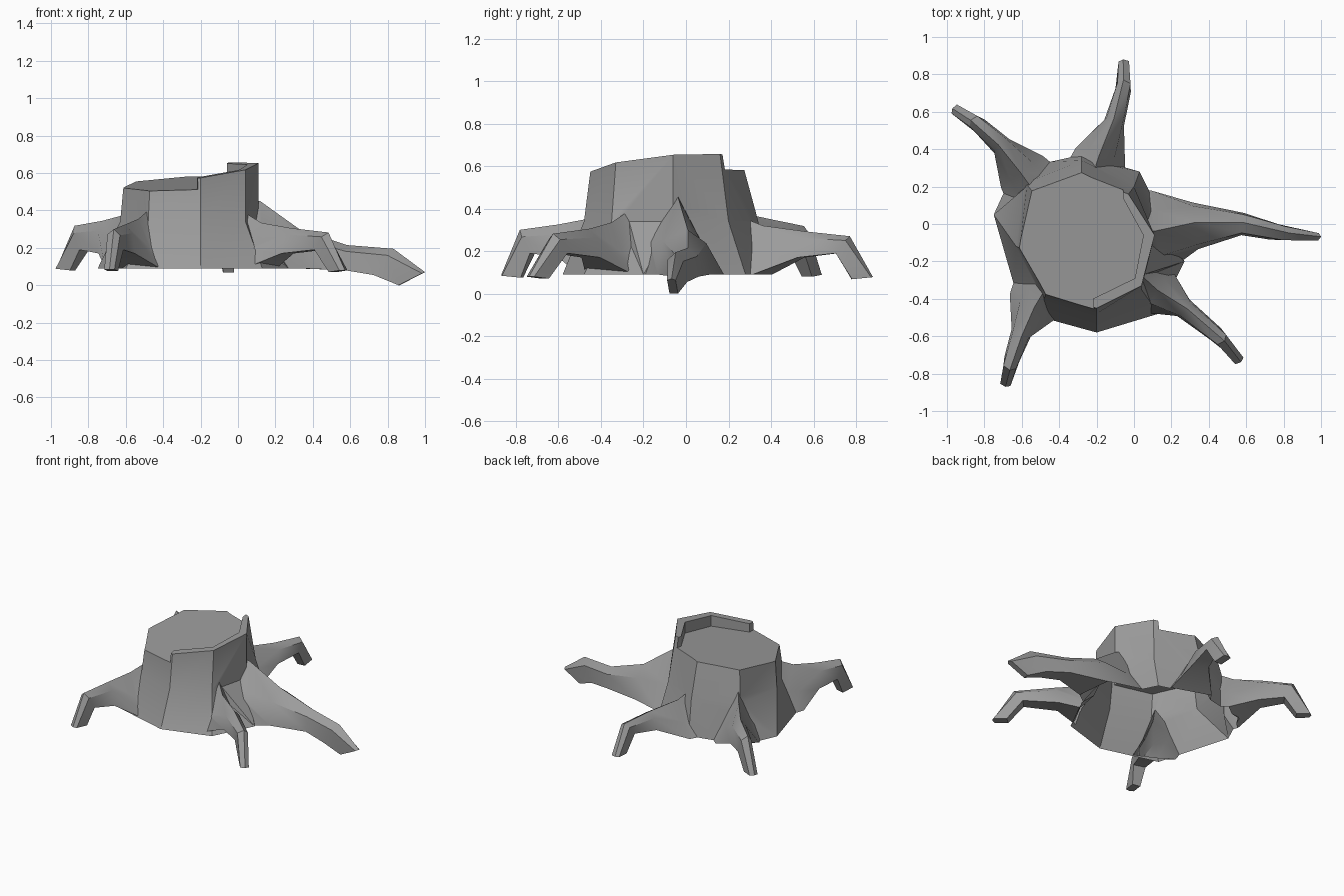
import bpy, bmesh
from math import radians
from mathutils import Vector

if "Cube" in bpy.data.objects:
    bpy.data.objects.remove(bpy.data.objects["Cube"])


def loft(name, rings):
    """Closed solid through rings with equal point counts."""
    bm = bmesh.new()
    vs = [[bm.verts.new(p) for p in r] for r in rings]
    n = len(rings[0])
    for a, b in zip(vs, vs[1:]):
        for i in range(n):
            j = (i + 1) % n
            bm.faces.new((a[i], a[j], b[j], b[i]))
    bm.faces.new(vs[0][::-1])
    bm.faces.new(vs[-1])
    bmesh.ops.recalc_face_normals(bm, faces=bm.faces)
    me = bpy.data.meshes.new(name)
    bm.to_mesh(me)
    bm.free()
    ob = bpy.data.objects.new(name, me)
    bpy.context.collection.objects.link(ob)
    return ob


def cut_z(x, y):
    """Height of the sloping saw cut."""
    return 0.57 + 0.06 * x + 0.1 * y


def rim_z(x, y):
    """Height of the splintered rim."""
    return 0.645 + 0.13 * x + 0.1 * y


# Root cross-sections: wide buttress, limb, blunt tip
FLARE = ((-1, 0), (1, 0), (.54, .42), (.06, 1), (-.54, .42))
LIMB = ((-1, 0), (1, 0), (.85, .7), (.15, 1), (-.8, .75))
TIP = ((-1, 0), (1, 0), (1, .9), (.1, 1), (-1, .9))


def root(name, stations):
    """Ridged five-sided root; station = x, y, top z, bottom z, half width, pull-back of underside."""
    pts = [Vector(s[:2]) for s in stations]
    last = len(pts) - 1
    rings = []
    for i, (x, y, zt, zb, w, back) in enumerate(stations):
        d = (pts[min(i + 1, last)] - pts[max(i - 1, 0)]).normalized()
        side = Vector((-d.y, d.x))
        ring = []
        for u, v in (FLARE if i < 2 else TIP if i == last else LIMB):
            p = pts[i] + side * u * w - d * back * (1 - v)
            ring.append((p.x, p.y, zb + (zt - zb) * v))
        rings.append(ring)
    return loft(name, rings)


def combine(target, other, operation):
    m = target.modifiers.new("combine", 'BOOLEAN')
    m.operation = operation
    m.solver = 'EXACT'
    m.object = other
    bpy.context.view_layer.objects.active = target
    bpy.ops.object.modifier_apply(modifier=m.name)
    bpy.data.objects.remove(other)


# Trunk: eight-sided, flaring to the ground
top = [(-.2, -.45), (.04, -.33), (.11, -.06), (-.03, .16),
       (-.28, .26), (-.54, .17), (-.61, -.13), (-.47, -.37)]
mid = [(-.2, -.48), (.04, -.35), (.11, -.06), (0, .2),
       (-.28, .34), (-.58, .22), (-.63, -.12), (-.48, -.4)]
base = [(-.2, -.58), (.13, -.48), (.27, -.2), (.03, .28),
        (-.28, .37), (-.64, .29), (-.75, .05), (-.6, -.47)]
trunk = loft("stump", [[(x, y, .09) for x, y in base],
                       [(x, y, .34) for x, y in mid],
                       [(x, y, rim_z(x, y)) for x, y in top]])

# Saw cut, leaving a thin rim standing on the right
cut = [(-.19, -.7), (-.22, -.4), (.005, -.29), (.05, -.06), (-.06, .14), (-.045, .6), (-1, .6), (-1, -.7)]
combine(trunk, loft("cutter", [[(x, y, cut_z(x, y)) for x, y in cut],
                               [(x, y, 1) for x, y in cut]]), 'DIFFERENCE')

# Four arched roots share one height profile
profile = [(.47, .09, .2, 0), (.355, .09, .14, 0), (.325, .17, .055, .02),
           (.3, .19, .042, .06), (.075, .075, .028, 0)]
paths = {
    "back_left_root": (1.06, [(-.45, .08), (-.6, .28), (-.72, .43), (-.87, .56), (-.97, .62)]),
    "back_root": (.9, [(-.26, .1), (-.18, .36), (-.1, .56), (-.05, .77), (-.055, .88)]),
    "front_right_root": (.94, [(-.06, -.2), (.12, -.36), (.28, -.46), (.48, -.63), (.57, -.74)]),
    "front_left_root": (1.0, [(-.41, -.22), (-.54, -.44), (-.61, -.6), (-.67, -.78), (-.69, -.87)]),
}
parts = []
for name, (s, path) in paths.items():
    st = [(x, y, zt * s, zb, w, k) for (x, y), (zt, zb, w, k) in zip(path, profile)]
    # Foot: slanted underside running back from the toe
    x, y, z, _, w, _ = st[-1]
    st[-1] = (x, y, z + .01, z, w, .1)
    parts.append(root(name, st))

# Long buttress root on the right
parts.append(root("right_root", [
    (-.1, -.06, .5, .09, .24, 0), (.12, -.05, .45, .09, .23, 0), (.33, -.01, .3, .09, .125, 0),
    (.58, .0, .215, .08, .06, 0), (.83, -.055, .195, .055, .045, .1), (1.0, -.07, .07, 0, .02, .14)]))

# Fuse everything into one skin
for p in parts:
    combine(trunk, p, 'UNION')

# Open the hollow underside
bm = bmesh.new()
bm.from_mesh(trunk.data)
floor = [f for f in bm.faces if f.normal.z < -.95 and all(abs(v.co.z - .09) < .003 for v in f.verts)]
bmesh.ops.delete(bm, geom=floor, context='FACES')
bm.to_mesh(trunk.data)
bm.free()

# Mid-grey bark, soft within facets and creased between them
bark = bpy.data.materials.new("bark")
bark.diffuse_color = (.33, .33, .33, 1)
bark.use_nodes = True
bark.node_tree.nodes["Principled BSDF"].inputs["Base Color"].default_value = bark.diffuse_color
trunk.data.materials.clear()
trunk.data.materials.append(bark)
trunk.data.polygons.foreach_set("material_index", [0] * len(trunk.data.polygons))
bpy.ops.object.select_all(action='DESELECT')
trunk.select_set(True)
bpy.context.view_layer.objects.active = trunk
bpy.ops.object.shade_smooth_by_angle(angle=radians(30))
